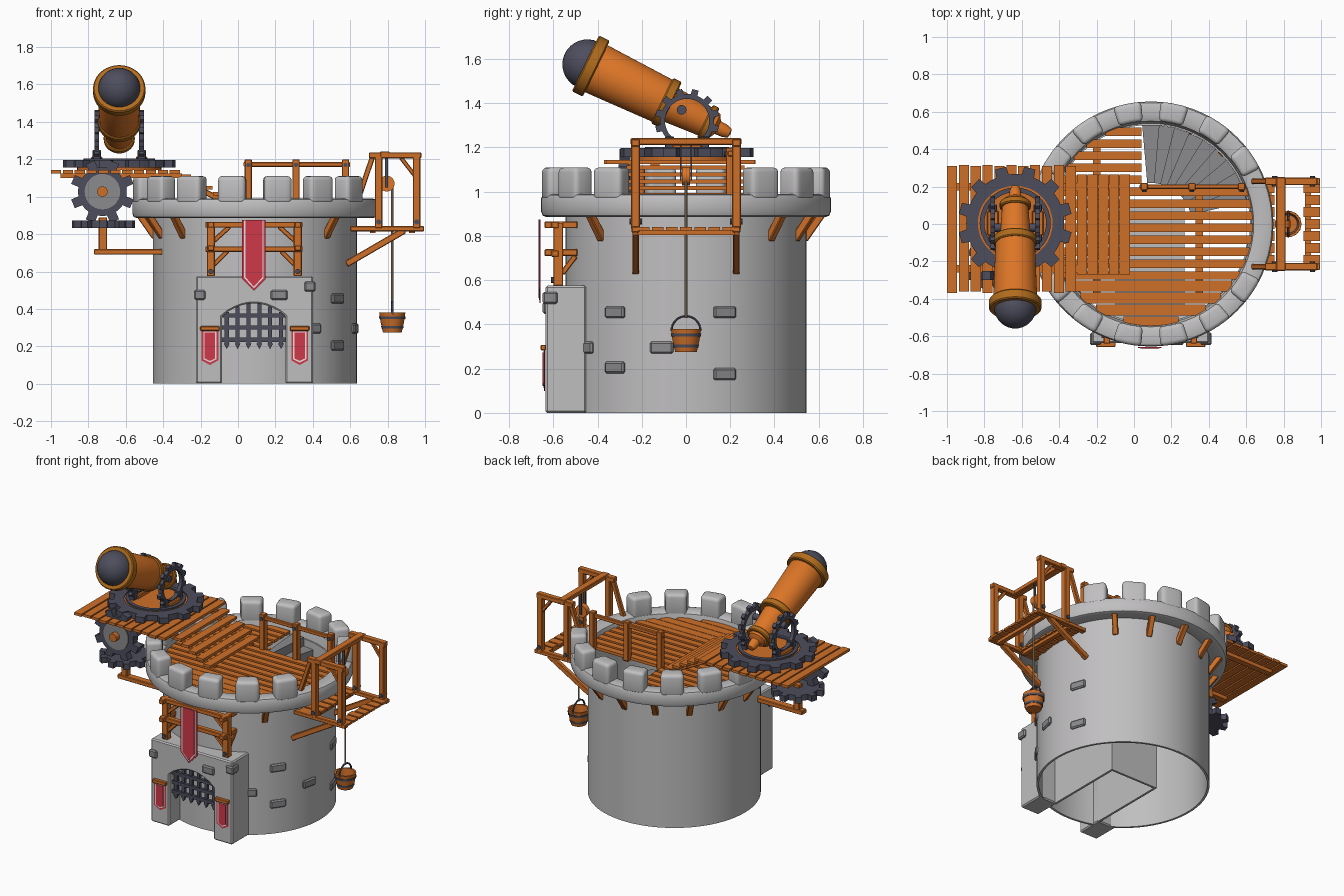
import bpy, bmesh, math
from mathutils import Vector, Matrix
from math import sin, cos, pi, radians, sqrt

if "Cube" in bpy.data.objects:
    bpy.data.objects.remove(bpy.data.objects["Cube"])

def mat(name, c):
    m = bpy.data.materials.new(name)
    m.diffuse_color = (*c, 1)
    m.use_nodes = True
    m.node_tree.nodes["Principled BSDF"].inputs["Base Color"].default_value = m.diffuse_color
    return m
STONE = mat("light stone", (.53, .52, .53))
BRICK = mat("dark stone", (.26, .255, .265))
WOOD = mat("orange wood", (.62, .16, .022))
BARREL = mat("barrel orange", (.72, .18, .02))
GOLD = mat("aged brass", (.44, .15, .012))
METAL = mat("dark metal", (.075, .075, .11))
RED = mat("banner red", (.62, .04, .065))
WHITE = mat("banner trim", (.85, .8, .8))
ROPE = mat("rope tan", (.45, .33, .2))
CX = .09                       # tower axis

def obj(name, bm, m, M=None, bev=0):
    bmesh.ops.recalc_face_normals(bm, faces=bm.faces)
    if bev:
        es = [e for e in bm.edges if len(e.link_faces) == 2 and e.calc_face_angle() > .6]
        bmesh.ops.bevel(bm, geom=es, offset=bev, segments=3 if bev > .015 else 1, profile=.5, affect='EDGES')
    if M:
        bm.transform(M)
    me = bpy.data.meshes.new(name)
    bm.to_mesh(me); bm.free()
    me.materials.append(m)
    o = bpy.data.objects.new(name, me)
    bpy.context.collection.objects.link(o)
    return o

def box(name, lo, hi, m, bev=0, M=None):
    bm = bmesh.new()
    bmesh.ops.create_cube(bm, size=1)
    lo, hi = Vector(lo), Vector(hi)
    bm.transform(Matrix.Translation((lo + hi) / 2) @ Matrix.Diagonal((*(hi - lo), 1)))
    return obj(name, bm, m, M, bev)

def aim(a, d, up='Y'):
    return Matrix.Translation(a) @ Vector(d).to_track_quat('Z', up).to_matrix().to_4x4()

def beam(name, a, b, w, m, h=None):
    a, b = Vector(a), Vector(b); h = h or w
    return box(name, (-w/2, -h/2, 0), (w/2, h/2, (b - a).length), m, .004, aim(a, b - a))

def lathe(name, prof, m, M, seg=48, closed=False):
    bm = bmesh.new()
    vs = [bm.verts.new((r, 0, z)) for r, z in prof]
    es = [bm.edges.new(p) for p in zip(vs, vs[1:] + (vs[:1] if closed else []))]
    bmesh.ops.spin(bm, geom=vs + es, axis=(0, 0, 1), cent=(0, 0, 0), angle=2*pi, steps=seg)
    bmesh.ops.remove_doubles(bm, verts=bm.verts, dist=1e-5)
    return obj(name, bm, m, M)

def cyl(name, a, b, r, m, seg=20):
    a, b = Vector(a), Vector(b); L = (b - a).length
    return lathe(name, [(0, 0), (r, 0), (r, L), (0, L)], m, aim(a, b - a), seg)

def prism(name, pts, d, m, M=None, bev=0):
    bm = bmesh.new()
    f = bm.faces.new([bm.verts.new((x, y, 0)) for x, y in pts])
    g = bmesh.ops.extrude_face_region(bm, geom=[f])['geom']
    bmesh.ops.translate(bm, vec=(0, 0, d), verts=[v for v in g if isinstance(v, bmesh.types.BMVert)])
    return obj(name, bm, m, M, bev)

def upright(y):                # (x, z) profiles, extruded towards +y from y
    return Matrix(((1, 0, 0, 0), (0, 0, 1, y), (0, 1, 0, 0), (0, 0, 0, 1)))

def gear(name, r, tip, hole, n, t, m, M):
    bm = bmesh.new(); rows = []
    for i in range(n):
        for f, q in ((0, r), (.12, r), (.25, r), (.31, tip), (.69, tip), (.75, r), (.88, r)):
            a = 2*pi*(i + f)/n
            rows.append([bm.verts.new((k*cos(a), k*sin(a), z)) for k, z in ((q, 0), (q, t), (hole, t), (hole, 0))])
    for p, q in zip(rows, rows[1:] + rows[:1]):
        for j in range(4):
            bm.faces.new((p[j], q[j], q[(j+1) % 4], p[(j+1) % 4]))
    return obj(name, bm, m, M)

AX = Matrix.Translation((CX, 0, 0))
def polar(r, a, z):
    return (CX + r*cos(a), r*sin(a), z)

# tower shell and arched gate opening
tower = lathe("tower_wall", [(.545, 0), (.545, .92), (.53, .92), (.53, 0)], STONE, AX, 72, True)
def arch(x0, x1, spring, rise, n=10):
    return [(x0 + (x1 - x0)*i/n, spring + rise*sin(pi*i/n)**.8) for i in range(n + 1)]
opening = arch(-.085, .255, .36, .07)
cut = prism("gate_cutter", [(-.085, -.1)] + opening + [(.255, -.1)], .4, STONE, upright(-.7))
cut.hide_render = True; cut.hide_viewport = True
mod = tower.modifiers.new("gate", 'BOOLEAN'); mod.object = cut; mod.operation = 'DIFFERENCE'
prism("gatehouse", [(-.225, 0), (-.225, .575), (.4, .575), (.4, 0), (.255, 0)] + opening[::-1] + [(-.085, 0)],
      .185, STONE, upright(-.635), .008)
prism("passage", [(-.1, 0), (-.1, .45), (.27, .45), (.27, 0), (.255, 0)] + opening[::-1] + [(-.085, 0)], .56, STONE, upright(-.46))
box("passage_back", (-.1, .09, 0), (.27, .105, .45), STONE)

# parapet and merlons
lathe("parapet", [(.535, .9), (.63, .885), (.648, .892), (.655, .91), (.655, .97), (.648, .985), (.63, .99),
                  (.57, .99), (.55, .98), (.545, .96)], STONE, AX, 72, True)
for k in range(1, 15):
    a = radians(11.25 + 22.5*k)
    arc = [a + .118*s for s in (-1, -.5, 0, .5, 1)]
    prism("merlon", [(.655*cos(t), .655*sin(t)) for t in arc] + [(.55*cos(t), .55*sin(t)) for t in arc[::-1]],
          .15, STONE, Matrix.Translation((CX, 0, .96)), .022)
# corbels under the parapet
for k in range(16):
    if k not in (0, 1, 15, 11, 12, 13):
        a = radians(22.5*k)
        beam("corbel", polar(.535, a, .785), polar(.615, a, .9), .035, WOOD)

# raised stones on gatehouse and wall
for x, z in ((-.205, .475), (.22, .475), (.385, .52)):
    w = .045 if x > 0 and x < .3 else .03
    box("gate_brick", (x - w, -.648, z - .027), (x + w, -.58, z + .027), BRICK, .008)
for y, z in ((-.45, .295), (-.32, .455), (-.32, .205), (-.11, .295), (.175, .455), (.175, .175)):
    a = math.asin(y/.545)
    box("wall_brick", (-.02, -.053, -.027), (.012, .053, .027), BRICK, .008,
        Matrix.Translation(polar(.545, a, z)) @ Matrix.Rotation(a, 4, 'Z'))

# portcullis
for i in range(6):
    x = -.06 + .058*i
    box("portcullis_bar", (x - .011, -.6, .205), (x + .011, -.58, .43 - 2.2*(x - .085)**2), METAL)
    prism("portcullis_tip", [(x - .016, .215), (x + .016, .215), (x, .185)], .02, METAL, upright(-.6))
for z in (.235, .3, .365):
    box("portcullis_rail", (-.085, -.606, z - .011), (.255, -.584, z + .011), METAL)

# banners: stacked thin plates
def banner(x, w, top, low, tip, y):
    for k, (s, m) in enumerate(((0, RED), (.01, WHITE), (.017, RED))):
        h = w/2 - s
        prism("banner", [(x - h, top - (s if w < .1 else 0)), (x + h, top - (s if w < .1 else 0)), (x + h, low + s*.6), (x, tip + s*1.3), (x - h, low + s*.6)],
              .004, m, upright(y - .003*k))
banner(.085, .125, .875, .56, .497, -.662)
for x in (-.15, .33):
    banner(x, .09, .29, .125, .1, -.642)
    box("banner_rod", (x - .052, -.658, .283), (x + .052, -.633, .308), WOOD, .004)

# wooden frame above the gate
for x in (-.145, .32):
    s = 1 if x < 0 else -1
    box("frame_post", (x - .022, -.6, .575), (x + .022, -.555, .86), WOOD, .004)
    for z in (.85, .725):
        box("frame_cross", (x - .017, -.64, z - .015), (x + .017, -.49, z + .015), WOOD, .004)
    beam("frame_brace", (x, -.58, .75), (x + s*.1, -.58, .84), .025, WOOD)
    beam("frame_brace", (x, -.58, .62), (x + s*.09, -.58, .71), .025, WOOD)
    beam("frame_side_brace", (x, -.56, .63), (x, -.5, .71), .025, WOOD)
    cyl("bolt", (x, -.61, .6), (x, -.59, .6), .014, METAL, 10)
for z in (.85, .72):
    box("frame_beam", (-.175, -.61, z - .015), (.345, -.575, z + .015), WOOD, .004)

# deck planks inside the tower, leaving the stair well open
y = -.53
while y < .53:
    h = sqrt(.55**2 - y*y)
    box("deck_plank", (CX - h, y - .024, .935), (.04 if y > .19 else CX + h, y + (.036 if y < -.28 else .021), .955), WOOD)
    y += .064
for x in (-.2, .35):
    box("deck_joist", (x - .02, -.42, .9), (x + .02, .17 if x > 0 else .42, .935), WOOD)
# curved stairs
for i in range(9):
    a0, a1 = radians(95 - 9*i), radians(85 - 9*i)
    pts = [(r*cos(a), r*sin(a)) for r, a in ((.22, a0), (.53, a0), (.53, a1), (.22, a1))]
    prism("stair_step", pts, .06, BRICK, Matrix.Translation((CX, 0, .87 - .06*i)))
# handrail
for x in (.055, .31, .575):
    box("rail_post", (x - .019, .18, .93), (x + .019, .22, 1.2), WOOD, .004)
    cyl("bolt", (x, .172, 1.17), (x, .185, 1.17), .012, METAL, 10)
box("handrail", (.03, .188, 1.16), (.6, .212, 1.185), WOOD, .004)

# cannon platform and steps down to the deck
for i in range(11):
    x = -1 + .0635*i
    box("platform_plank", (x, -.36 if i % 3 else -.37, 1.125), (x + .054, .315 if i % 2 else .31, 1.143), WOOD)
for yy in (-.24, .2):
    box("platform_joist", (-.95, yy - .02, 1.1), (-.3, yy + .02, 1.125), WOOD)
for i in range(5):
    x = -.305 + .057*i
    box("ramp_plank", (x, -.27, 1.1 - .031*i), (x + .055, .265, 1.118 - .031*i), WOOD)
for yy in (-.2, .2):
    beam("ramp_joist", (-.3, yy, 1.09), (-.03, yy, .95), .03, WOOD)

# turntable
GX = -.635
gear("turntable_gear", .262, .305, .2, 12, .04, METAL, Matrix.Translation((GX, .005, 1.157)))
cyl("turntable_disc", (GX, .005, 1.143), (GX, .005, 1.19), .225, WOOD, 40)
lathe("turntable_ring", [(.165, .05), (.19, .05), (.19, .06), (.165, .06)], METAL, Matrix.Translation((GX, .005, 1.143)), 40, True)
# toothed elevation rings beside the barrel
for x in (-.755, -.515):
    gear("elevation_ring", .122, .146, .1, 12, .026, METAL, aim((x - .013, .005, 1.32), (1, 0, 0)))
    box("ring_foot", (x - .03, -.06, 1.18), (x + .03, .07, 1.215), WOOD, .005)
    for yy in (-.075, .085):
        box("ring_clamp", (x - .022, yy - .02, 1.18), (x + .022, yy + .02, 1.25), METAL, .004)
cyl("trunnion", (-.76, -.02, 1.37), (-.51, -.02, 1.37), .022, METAL)

# cannon
C = aim((GX, -.455, 1.58), (0, .9, -.436))
lathe("cannon_barrel", [(0, .02), (.105, .02), (.118, .05), (.105, .4), (.083, .42), (.07, .61), (.06, .65),
                        (.032, .665), (.03, .7), (.022, .725), (0, .73)], BARREL, C)
for d, w, r in ((0, .055, .14), (.385, .045, .114), (.6, .035, .083)):
    lathe("barrel_band", [(r - .035, d), (r - .006, d), (r, d + .006), (r, d + w - .006), (r - .006, d + w), (r - .035, d + w)],
          GOLD, C, 48, True)
lathe("cannonball", [(.113*sin(pi*i/16), .01 - .113*cos(pi*i/16)) for i in range(17)], METAL, C, 36)

# drive gears and bracket under the platform
gear("upright_gear", .13, .172, .01, 8, .05, METAL, aim((-.725, -.3, 1.027), (0, 1, 0)))
cyl("gear_hub", (-.725, -.306, 1.027), (-.725, -.244, 1.027), .095, BRICK, 28)
cyl("gear_axle", (-.725, -.34, 1.027), (-.725, -.12, 1.027), .028, WOOD)
box("axle_hanger", (-.745, -.16, 1.0), (-.705, -.12, 1.13), WOOD)
gear("flat_gear", .135, .172, .01, 10, .04, METAL, Matrix.Translation((-.72, -.2, .832)))
box("gear_post", (-.745, -.222, .7), (-.7, -.178, .89), WOOD, .004)
box("gear_beam", (-.77, -.225, .69), (-.36, -.175, .72), WOOD, .004)

# hoist platform and frame on the right
for s in (-1, 1):
    yy = .228*s
    box("hoist_sill", (.6, yy - .018, .815), (.995, yy + .018, .842), WOOD, .004)
    beam("hoist_strut", (.58, yy, .64), (.89, yy, .82), .03, WOOD, .035)
    for x in (.752, .955):
        box("hoist_post", (x - .02, yy - .02, .83), (x + .02, yy + .02, 1.22), WOOD, .004)
        cyl("bolt", (x, yy - .028, .865), (x, yy + .028, .865), .014, METAL, 10)
    box("hoist_top_rail", (.7, yy - .02, 1.205), (.98, yy + .02, 1.237), WOOD, .004)
    beam("hoist_brace", (.72, yy, 1.215), (.64, yy, .98), .028, WOOD)
    beam("hoist_corner", (.955, yy, 1.1), (.87, yy, 1.21), .022, WOOD)
box("hoist_crossbeam", (.76, -.25, 1.212), (.81, .25, 1.242), WOOD, .004)
for i in range(7):
    yy = -.192 + .064*i
    box("hoist_plank", (.905 + .01*(i % 2), yy - .026, .825), (.995, yy + .026, .84), WOOD)
    box("hoist_plank", (.62, yy - .026, .825), (.75, yy + .026, .84), WOOD)
for x in (.72, .93):
    box("hoist_joist", (x - .015, -.22, .805), (x + .015, .22, .826), WOOD)
# pulley, rope and bucket
cyl("pulley", (.795, -.018, 1.07), (.795, .018, 1.07), .042, BARREL, 24)
for yy in (-.024, .024):
    box("pulley_strap", (.787, yy - .004, 1.05), (.803, yy + .004, 1.22), METAL)
cyl("rope", (.825, 0, .43), (.825, 0, 1.07), .006, ROPE, 8)
B = Matrix.Translation((.825, 0, .275))
lathe("bucket", [(0, 0), (.05, 0), (.062, .05), (.07, .105), (.058, .105), (.05, .03), (0, .03)], WOOD, B, 14)
for z, r in ((.02, .058), (.07, .069)):
    lathe("bucket_hoop", [(r - .012, z), (r, z), (r + .002, z + .014), (r - .012, z + .014)], METAL, B, 14, True)
pts = [(.825, -.066*cos(pi*i/10), .37 + .068*sin(pi*i/10)) for i in range(11)]
for p, q in zip(pts, pts[1:]):
    cyl("bucket_handle", p, q, .006, METAL, 6)

# smooth shading with sharp edges kept
for o in bpy.context.scene.objects:
    if not o.hide_render:
        o.select_set(True)
        bpy.context.view_layer.objects.active = o
bpy.ops.object.shade_smooth_by_angle(angle=radians(32))
